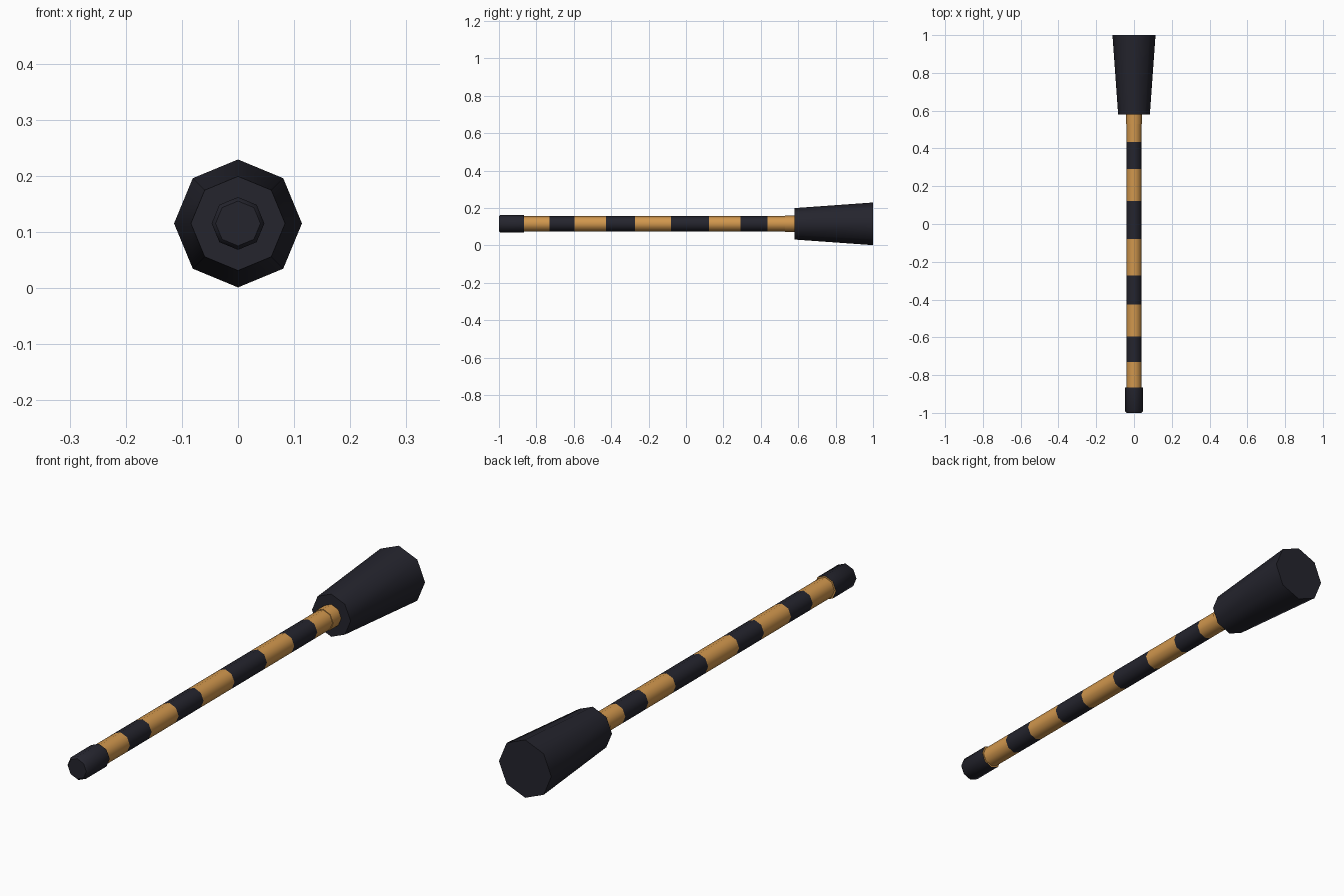
import bpy, bmesh, math

if "Cube" in bpy.data.objects:
    bpy.data.objects.remove(bpy.data.objects["Cube"])

AXIS_Z = 0.115
SIDES = 8


def material(name, rgb):
    m = bpy.data.materials.new(name)
    m.diffuse_color = (*rgb, 1)
    m.use_nodes = True
    m.node_tree.nodes["Principled BSDF"].inputs["Base Color"].default_value = m.diffuse_color
    return m


DARK = material("charcoal", (0.018, 0.018, 0.027))
GOLD = material("amber", (0.64, 0.31, 0.075))


def lathe(name, profile, colour_rule):
    """Eight-sided turned part along y from (y, radius) points, capped."""
    bm = bmesh.new()
    rings = []
    for y, r in profile:
        rings.append([bm.verts.new((r * math.cos(2 * math.pi * i / SIDES), y,
                                    AXIS_Z + r * math.sin(2 * math.pi * i / SIDES)))
                      for i in range(SIDES)])
    for a, b in zip(rings, rings[1:]):
        for i in range(SIDES):
            j = (i + 1) % SIDES
            bm.faces.new((a[i], b[i], b[j], a[j]))
    bm.faces.new(rings[0])
    bm.faces.new(rings[-1][::-1])
    bmesh.ops.recalc_face_normals(bm, faces=bm.faces)
    for f in bm.faces:
        f.material_index = colour_rule(f)
    me = bpy.data.meshes.new(name)
    bm.to_mesh(me)
    bm.free()
    me.materials.append(DARK)
    me.materials.append(GOLD)
    ob = bpy.data.objects.new(name, me)
    bpy.context.collection.objects.link(ob)
    bpy.ops.object.select_all(action='DESELECT')
    ob.select_set(True)
    bpy.context.view_layer.objects.active = ob
    bpy.ops.object.shade_smooth_by_angle(angle=math.radians(50))
    return ob


# striped rod: alternating bands between these y positions, amber first
BANDS = [-0.87, -0.73, -0.595, -0.427, -0.272, -0.08, 0.122, 0.292, 0.435, 0.53]


def stripe(f):
    y = f.calc_center_median().y
    return sum(y > b for b in BANDS[:-1]) % 2


lathe("striped_rod", [(y, 0.0405) for y in BANDS], stripe)

# slightly wider collar where the rod enters the handle
lathe("collar", [(0.53, 0.0435), (0.6, 0.0435)], lambda f: 1)

# end cap with a chamfered tip and amber inner face
lathe("end_cap", [(-1.0, 0.040), (-0.992, 0.047), (-0.865, 0.047)],
      lambda f: int(f.normal.y > 0.9))

# flared handle
lathe("handle", [(0.58, 0.084), (1.0, 0.114)], lambda f: 0)
